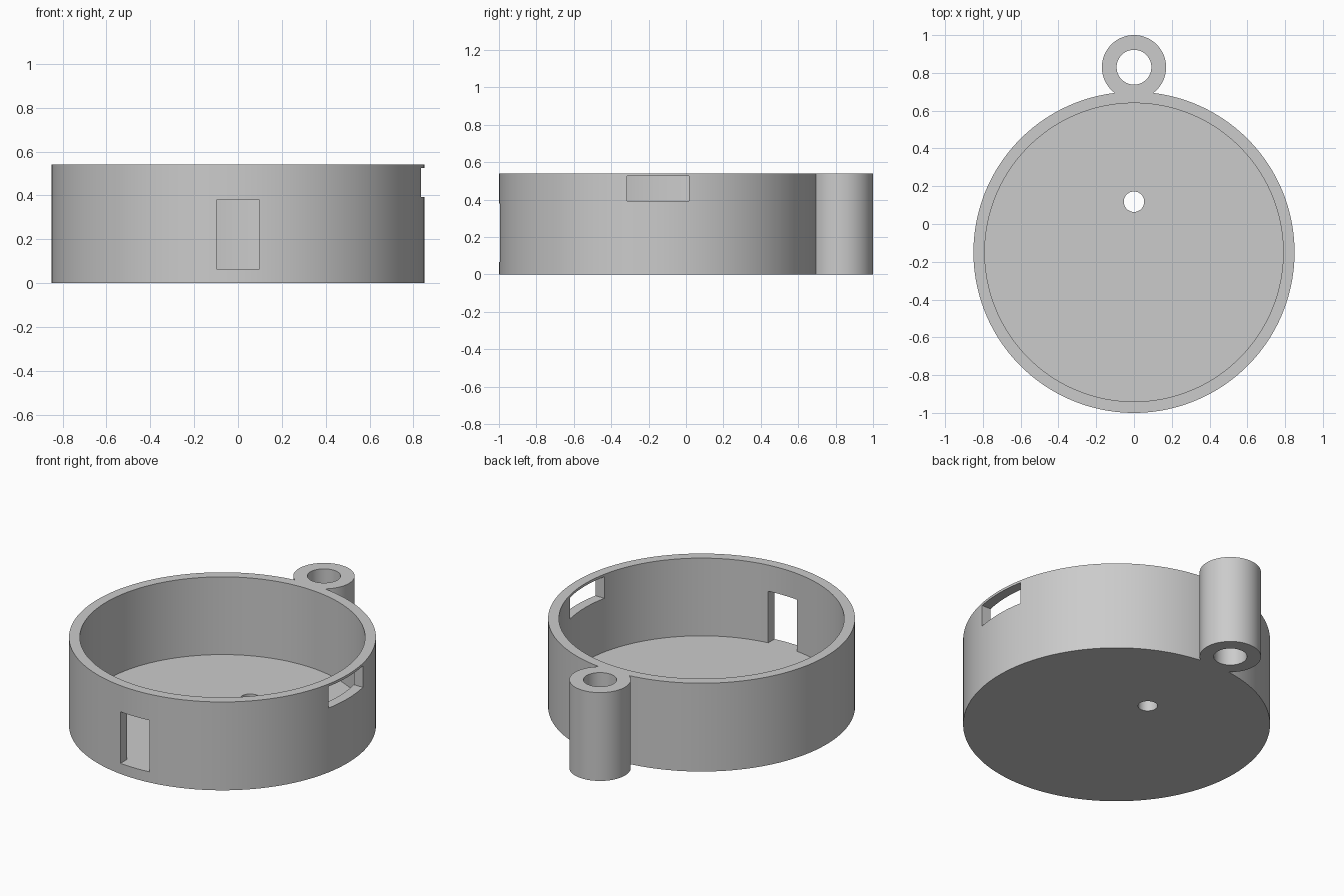
import bpy
import math

default = bpy.data.objects.get("Cube")
if default:
    bpy.data.objects.remove(default, do_unlink=True)

HEIGHT = 0.54
FLOOR = 0.065
CENTRE_Y = -0.15
RADIUS, INNER = 0.85, 0.79

grey = bpy.data.materials.new("plain grey")
grey.use_nodes = True
colour = (0.6, 0.6, 0.6, 1)
grey.diffuse_color = colour
grey.node_tree.nodes["Principled BSDF"].inputs["Base Color"].default_value = colour


def cylinder(name, radius, y, low, high, sides=128):
    bpy.ops.mesh.primitive_cylinder_add(
        vertices=sides, radius=radius, depth=high - low,
        location=(0, y, (low + high) / 2))
    obj = bpy.context.object
    obj.name = name
    obj.data.materials.append(grey)
    return obj


def block(name, low, high):
    centre = [(a + b) / 2 for a, b in zip(low, high)]
    bpy.ops.mesh.primitive_cube_add(size=1, location=centre)
    obj = bpy.context.object
    obj.name = name
    obj.scale = [b - a for a, b in zip(low, high)]
    bpy.ops.object.transform_apply(location=False, rotation=False, scale=True)
    obj.data.materials.append(grey)
    return obj


def combine(target, tool, operation):
    mod = target.modifiers.new(tool.name, "BOOLEAN")
    mod.object = tool
    mod.operation = operation
    mod.solver = "EXACT"
    bpy.context.view_layer.objects.active = target
    bpy.ops.object.modifier_apply(modifier=mod.name)
    bpy.data.objects.remove(tool, do_unlink=True)


# Round case with the hanging lug merged into its back
case = cylinder("round_case", RADIUS, CENTRE_Y, 0, HEIGHT, 192)
combine(case, cylinder("hanging_lug", 0.17, 0.83, 0, HEIGHT, 96), "UNION")

# Open interior, lug hole, floor hole, front window and left side slot
cutters = [
    cylinder("interior", INNER, CENTRE_Y, FLOOR, HEIGHT + 0.1, 192),
    cylinder("lug_hole", 0.092, 0.83, -0.1, HEIGHT + 0.1, 64),
    cylinder("floor_hole", 0.054, 0.118, -0.1, FLOOR + 0.1, 64),
    block("front_window", (-0.098, -1.1, FLOOR), (0.098, -0.8, 0.38)),
    block("side_slot", (0.65, -0.315, 0.393), (0.95, 0.015, 0.525)),
]
for cutter in cutters:
    combine(case, cutter, "DIFFERENCE")

# Smooth walls with crisp rims
bpy.ops.object.select_all(action="DESELECT")
case.select_set(True)
bpy.context.view_layer.objects.active = case
bpy.ops.object.shade_smooth_by_angle(angle=math.radians(30))
